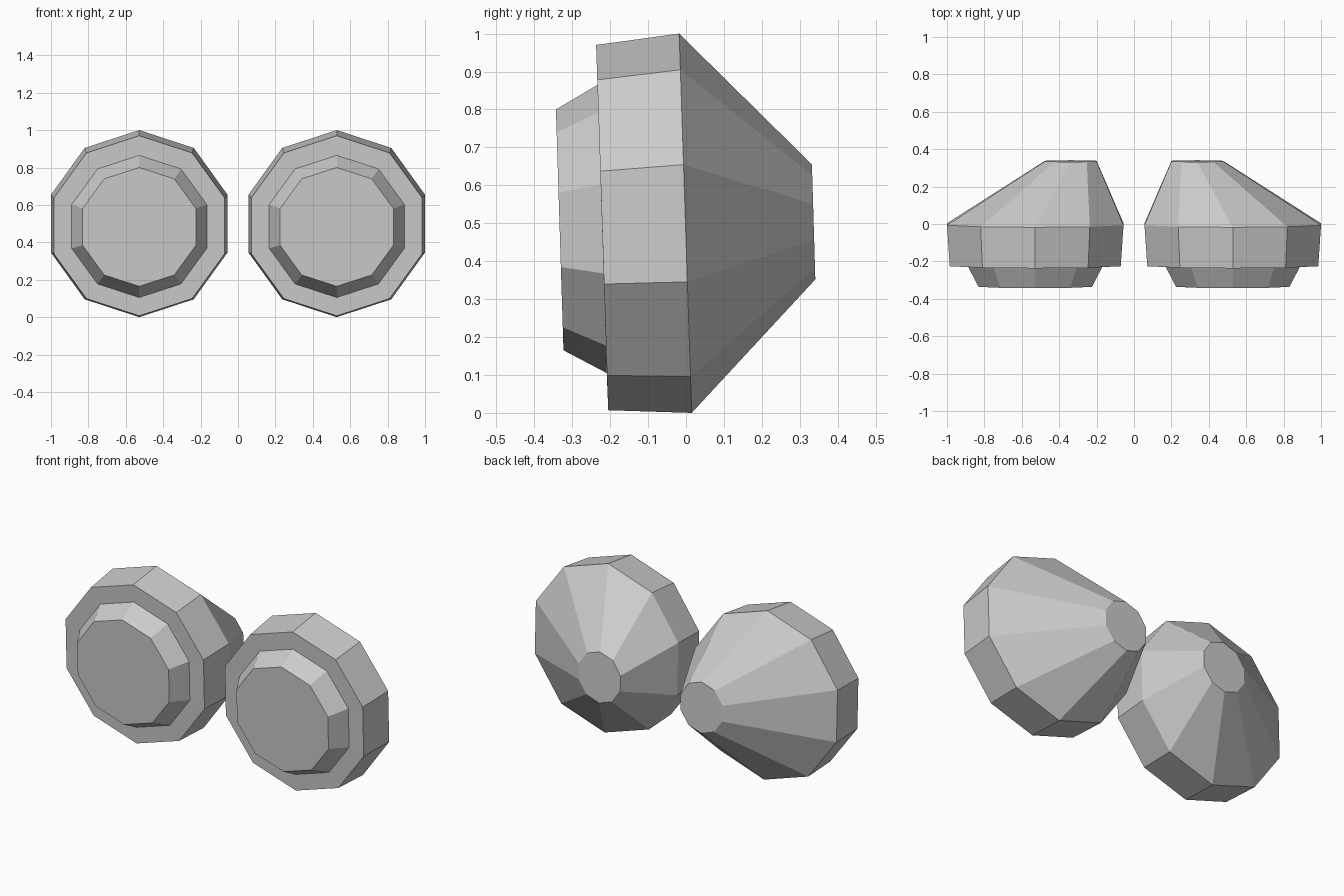
import bpy, bmesh
from math import pi, sin, cos

if "Cube" in bpy.data.objects:
    bpy.data.objects.remove(bpy.data.objects["Cube"])

SIDES = 10
# Each ring: centre x, half width, top point (y, z), bottom point (y, z)
BACK = (0.338, 0.138, (0.332, 0.655), (0.341, 0.352))
RIM_BACK = (0.528, 0.472, (-0.018, 1.0), (0.015, 0.0))
RIM_FRONT = (0.528, 0.457, (-0.237, 0.97), (-0.205, 0.007))
LENS_BASE = (0.528, 0.361, (-0.233, 0.865), (-0.209, 0.105))
LENS_FRONT = (0.528, 0.303, (-0.343, 0.80), (-0.323, 0.165))


def add_ring(bm, cx, half, top, bottom):
    """Decagon with a corner at the top, leaning from bottom to top point."""
    verts = []
    for i in range(SIDES):
        a = 2 * pi * i / SIDES
        t = (1 + cos(a)) / 2
        verts.append(bm.verts.new((
            cx + half / cos(pi / SIDES) * sin(a),
            bottom[0] + (top[0] - bottom[0]) * t,
            bottom[1] + (top[1] - bottom[1]) * t)))
    return verts


def loft(name, rings, cap_first=False, cap_last=False):
    """Skin the rings, cap the ends and mirror to the other side."""
    bm = bmesh.new()
    loops = [add_ring(bm, *r) for r in rings]
    for a, b in zip(loops, loops[1:]):
        for i in range(SIDES):
            j = (i + 1) % SIDES
            bm.faces.new((a[i], b[i], b[j], a[j]))
    if cap_first:
        bm.faces.new(loops[0])
    if cap_last:
        bm.faces.new(loops[-1][::-1])
    # Consistent outward normals, rings run from back (+y) to front (-y)
    bmesh.ops.recalc_face_normals(bm, faces=bm.faces)
    bm.normal_update()
    if sum(f.normal.dot(f.calc_center_median() - loops[0][0].co.lerp(
            loops[-1][SIDES // 2].co, 0.5)) * f.calc_area() for f in bm.faces) < 0:
        bmesh.ops.reverse_faces(bm, faces=bm.faces)
    mesh = bpy.data.meshes.new(name)
    bm.to_mesh(mesh)
    bm.free()
    obj = bpy.data.objects.new(name, mesh)
    bpy.context.collection.objects.link(obj)
    obj.modifiers.new("Mirror", 'MIRROR').use_axis[0] = True
    return obj


# Tapered shells with their rims and front ledges
loft("lamp_housings", [BACK, RIM_BACK, RIM_FRONT, LENS_BASE], cap_first=True)
# Raised bevelled discs on the front
loft("lamp_lenses", [LENS_BASE, LENS_FRONT], cap_last=True)
